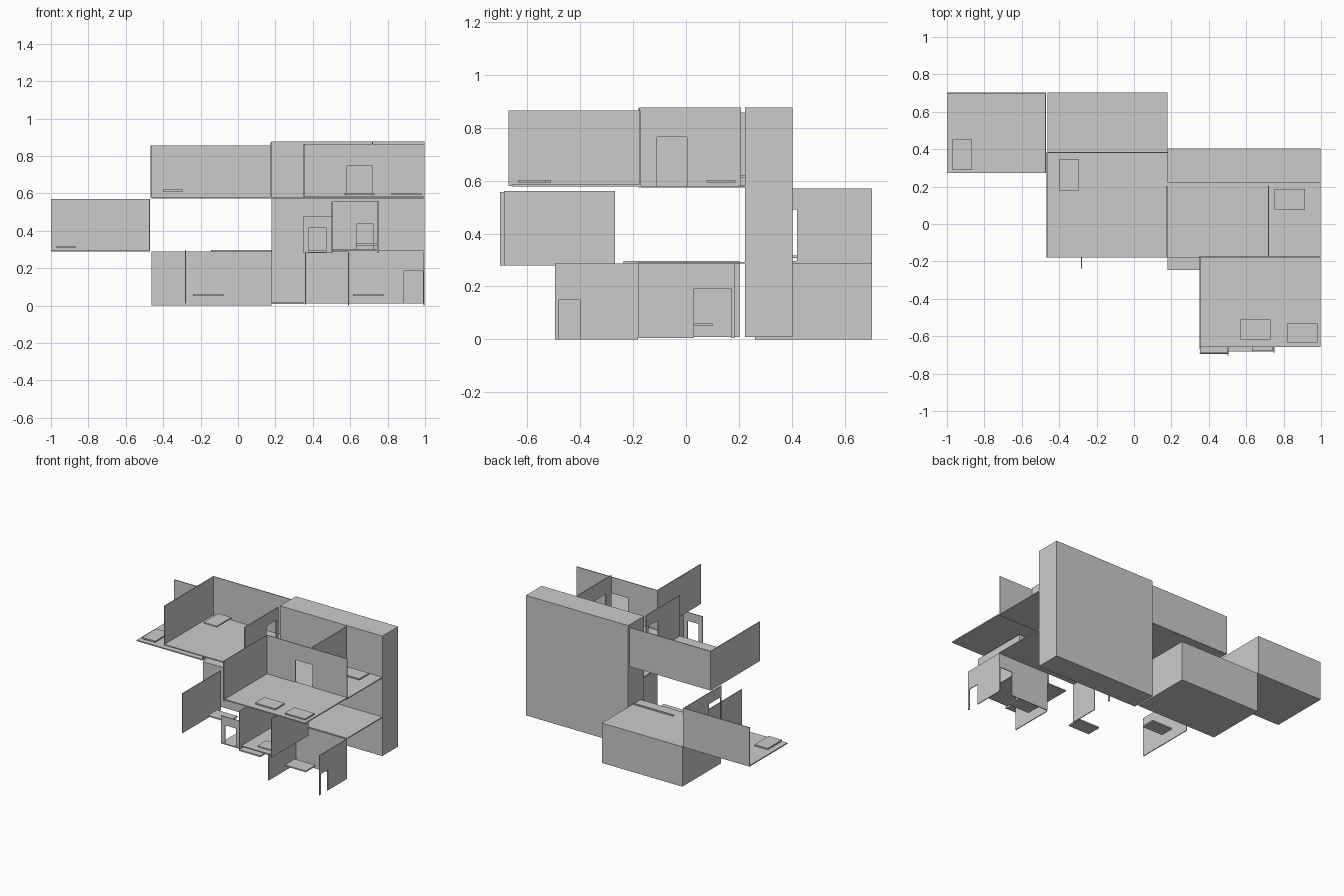
import bpy, bmesh

T = 0.006  # wall thickness


def finish(name, bm):
    bmesh.ops.recalc_face_normals(bm, faces=bm.faces)
    me = bpy.data.meshes.new(name)
    bm.to_mesh(me)
    bm.free()
    ob = bpy.data.objects.new(name, me)
    bpy.context.collection.objects.link(ob)
    return ob


def box(name, x0, x1, y0, y1, z0, z1):
    bm = bmesh.new()
    bmesh.ops.create_cube(bm, size=1)
    for v in bm.verts:
        v.co = ((x0 + x1) / 2 + v.co.x * (x1 - x0),
                (y0 + y1) / 2 + v.co.y * (y1 - y0),
                (z0 + z1) / 2 + v.co.z * (z1 - z0))
    return finish(name, bm)


def wall(name, axis, pos, a0, a1, z0, z1, door=None):
    """Thin wall running along 'x' or 'y'; door = (start, end, top)."""
    pts = [(a0, z0)]
    if door:
        d0, d1, top = door
        pts += [(d0, z0), (d0, top), (d1, top), (d1, z0)]
    pts += [(a1, z0), (a1, z1), (a0, z1)]
    bm = bmesh.new()
    place = (lambda a, z: (a, pos - T / 2, z)) if axis == 'x' else (lambda a, z: (pos - T / 2, a, z))
    face = bm.faces.new([bm.verts.new(place(a, z)) for a, z in pts])
    ext = bmesh.ops.extrude_face_region(bm, geom=[face])
    vec = (0, T, 0) if axis == 'x' else (T, 0, 0)
    bmesh.ops.translate(bm, verts=[g for g in ext['geom'] if isinstance(g, bmesh.types.BMVert)], vec=vec)
    return finish(name, bm)


# Solid masses at the back
box("tall_block", 0.18, 0.997, 0.223, 0.403, 0.01, 0.877)
box("low_block", -0.463, 0.18, 0.26, 0.703, 0.0, 0.288)
box("roof_strip", -0.145, 0.18, 0.342, 0.352, 0.288, 0.297)

# Back left room
box("back_left_floor", -1.0, -0.47, 0.272, 0.703, 0.288, 0.296)
wall("back_left_rear_wall", 'x', 0.70, -1.0, -0.47, 0.29, 0.57)
wall("back_left_side_wall", 'y', -0.473, 0.272, 0.703, 0.29, 0.57, (0.285, 0.42, 0.49))

# Upper left room
box("upper_left_floor", -0.467, 0.18, -0.18, 0.384, 0.573, 0.581)
wall("upper_left_rear_wall", 'x', 0.383, -0.467, 0.18, 0.575, 0.857)
wall("upper_left_side_wall", 'y', -0.464, -0.18, 0.384, 0.575, 0.857)
wall("upper_divider_wall", 'y', 0.177, -0.18, 0.205, 0.575, 0.875, (0.07, 0.18, 0.79))

# Upper middle room in front of the tall block
box("upper_middle_floor", 0.18, 0.997, -0.18, 0.223, 0.573, 0.58)
wall("upper_middle_wall", 'y', 0.72, -0.175, 0.207, 0.576, 0.877, (-0.11, 0.003, 0.765))

# Upper front room
box("upper_front_floor", 0.35, 0.997, -0.658, -0.17, 0.578, 0.586)
wall("upper_front_rear_wall", 'x', -0.175, 0.35, 0.997, 0.58, 0.865, (0.583, 0.722, 0.748))
wall("upper_front_side_wall", 'y', 0.353, -0.67, -0.172, 0.58, 0.865)

# Middle level
box("middle_floor", 0.36, 0.997, -0.18, 0.223, 0.286, 0.293)
box("middle_front_floor", 0.5, 0.747, -0.683, -0.27, 0.292, 0.3)
box("middle_porch_floor", 0.353, 0.5, -0.695, -0.27, 0.28, 0.287)
wall("middle_porch_wall", 'x', -0.69, 0.35, 0.503, 0.28, 0.48, (0.38, 0.47, 0.418))
wall("middle_rear_wall", 'x', -0.271, 0.5, 0.75, 0.295, 0.557, (0.635, 0.722, 0.435))
wall("middle_left_wall", 'y', 0.503, -0.703, -0.268, 0.28, 0.557)
wall("middle_right_wall", 'y', 0.747, -0.687, -0.268, 0.28, 0.56)

# Lower level
wall("lower_left_wall", 'y', -0.28, -0.237, 0.203, 0.01, 0.296)
wall("lower_middle_wall", 'y', 0.36, -0.185, 0.183, 0.005, 0.287, (0.03, 0.17, 0.193))
wall("lower_right_rear_wall", 'x', -0.182, 0.587, 0.997, 0.01, 0.287, (0.888, 0.988, 0.185))
wall("lower_right_inner_wall", 'y', 0.59, -0.495, -0.182, 0.0, 0.287)
wall("lower_right_outer_wall", 'y', 0.995, -0.495, -0.182, 0.0, 0.287, (-0.48, -0.4, 0.15))

# Floor mats: x range, y range, base height
mats = [
    (-0.97, -0.865, 0.29, 0.453, 0.307),
    (-0.40, -0.295, 0.18, 0.345, 0.61),
    (0.75, 0.915, 0.078, 0.187, 0.592),
    (0.57, 0.73, -0.617, -0.51, 0.592),
    (0.82, 0.98, -0.635, -0.528, 0.592),
    (0.63, 0.74, -0.68, -0.58, 0.322),
    (0.615, 0.78, -0.34, -0.23, 0.05),
    (-0.24, -0.075, 0.0, 0.1, 0.05),
    (0.18, 0.35, -0.245, -0.14, 0.008),
]
for i, (x0, x1, y0, y1, z) in enumerate(mats):
    box(f"floor_mat_{i + 1}", x0, x1, y0, y1, z, z + 0.01)
